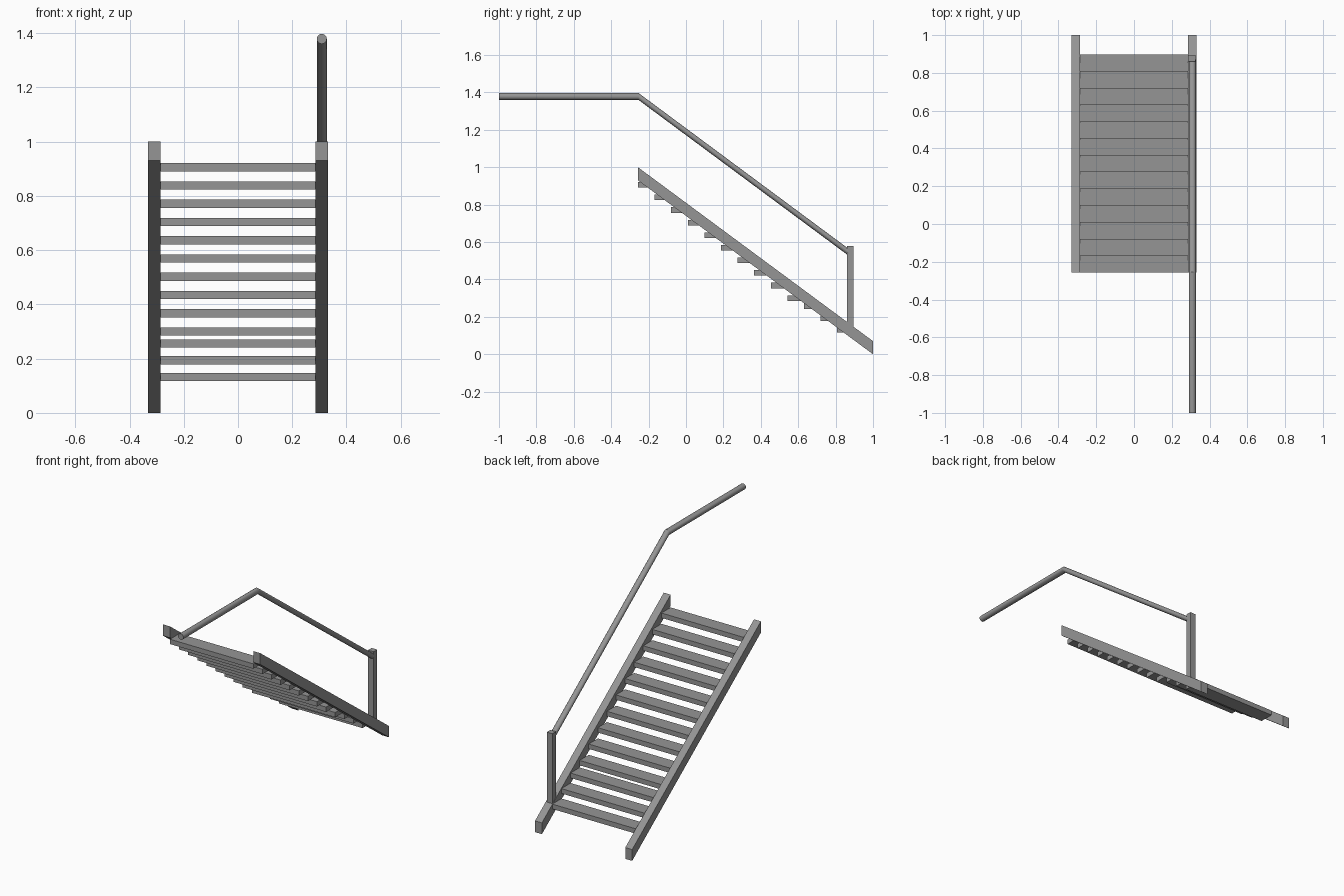
import bpy, bmesh
from math import cos, sin, pi, radians

if "Cube" in bpy.data.objects:
    bpy.data.objects.remove(bpy.data.objects["Cube"])

# Dark grey finish for every part
grey = bpy.data.materials.new("dark_grey")
grey.diffuse_color = (0.3, 0.3, 0.3, 1)
grey.use_nodes = True
grey.node_tree.nodes["Principled BSDF"].inputs["Base Color"].default_value = grey.diffuse_color

def add_object(name, bm):
    bmesh.ops.recalc_face_normals(bm, faces=bm.faces)
    mesh = bpy.data.meshes.new(name)
    bm.to_mesh(mesh)
    bm.free()
    mesh.materials.append(grey)
    ob = bpy.data.objects.new(name, mesh)
    bpy.context.collection.objects.link(ob)
    return ob

def loft(name, rings):
    """Bridge successive closed rings and cap both ends."""
    bm = bmesh.new()
    rows = [[bm.verts.new(p) for p in ring] for ring in rings]
    n = len(rows[0])
    for a, b in zip(rows, rows[1:]):
        for i in range(n):
            j = (i + 1) % n
            bm.faces.new((a[i], a[j], b[j], b[i]))
    bm.faces.new(rows[0])
    bm.faces.new(rows[-1])
    return add_object(name, bm)

def prism(name, profile, x0, x1):
    """Extrude a y-z profile along x."""
    return loft(name, [[(x, y, z) for y, z in profile] for x in (x0, x1)])

def box(name, x0, x1, y0, y1, z0, z1):
    return prism(name, [(y0, z0), (y1, z0), (y1, z1), (y0, z1)], x0, x1)

# Sloping side stringers with plumb-cut ends
slope = [(-0.257, 0.93), (1.0, 0.0), (1.0, 0.07), (-0.257, 1.0)]
prism("stringer_left", slope, -0.332, -0.285)
prism("stringer_right", slope, 0.285, 0.332)

# Treads, the lowest three spaced slightly closer to the rest
for k in range(13):
    y = -0.257 + 0.0888 * k
    z = 0.891 - 0.0673 * k if k < 10 else 0.241 - 0.062 * (k - 10)
    box(f"tread_{13 - k}", -0.285, 0.285, y, y + 0.09, z, z + 0.03)

# Handrail post at the foot
box("handrail_post", 0.287, 0.325, 0.86, 0.895, 0.13, 0.58)

# Handrail: round section kept upright along a bent path
r, sides = 0.0185, 16
path = [(-1.0, 1.379), (-0.255, 1.379), (0.87, 0.545)]
rail = loft("handrail", [[(0.309 + r * cos(2 * pi * i / sides), y,
                           z + r * sin(2 * pi * i / sides)) for i in range(sides)]
                         for y, z in path])
bpy.context.view_layer.objects.active = rail
rail.select_set(True)
bpy.ops.object.shade_smooth_by_angle(angle=radians(30))
